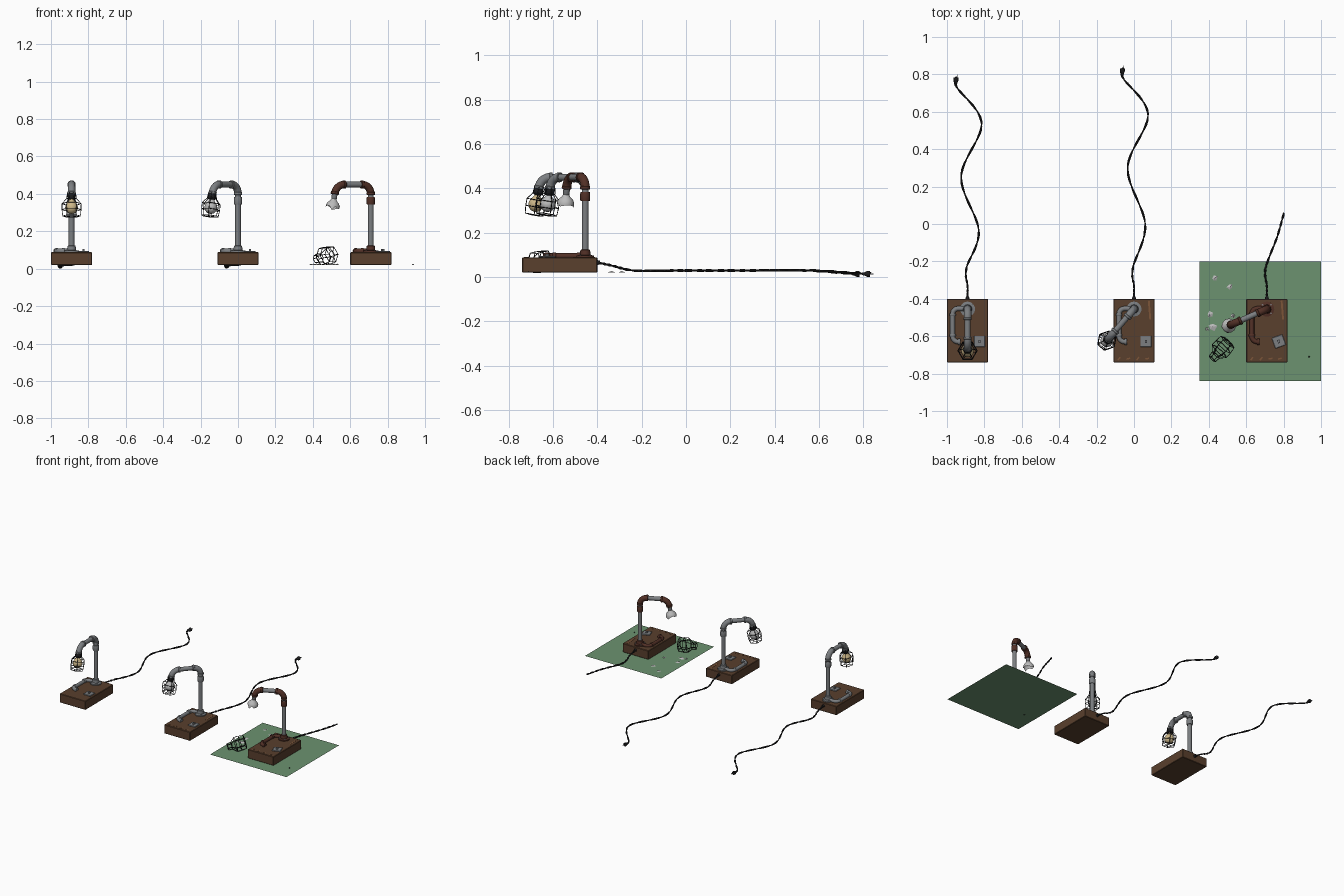
import bpy, bmesh, math, random
from mathutils import Vector as V, Matrix as M

if "Cube" in bpy.data.objects:
    bpy.data.objects.remove(bpy.data.objects["Cube"])

random.seed(4)

def mat(name, c):
    m = bpy.data.materials.new(name)
    m.diffuse_color = (*c, 1)
    m.use_nodes = True
    m.node_tree.nodes["Principled BSDF"].inputs["Base Color"].default_value = m.diffuse_color
    return m

STEEL = mat("steel", (0.20, 0.21, 0.22))
RUST = mat("rust", (0.085, 0.03, 0.02))
WOOD = mat("wood", (0.10, 0.05, 0.026))
SPLIT = mat("split_wood", (0.2, 0.09, 0.04))
BLACK = mat("black", (0.012, 0.012, 0.013))
GREEN = mat("green", (0.15, 0.29, 0.16))
WARM = mat("warm_glass", (0.62, 0.48, 0.25))
GLASS = mat("grey_glass", (0.5, 0.5, 0.5))

def add(name, me, m, smooth=True):
    ob = bpy.data.objects.new(name, me)
    bpy.context.collection.objects.link(ob)
    me.materials.clear()
    me.materials.append(m)
    if smooth:
        me.shade_smooth()
        me.set_sharp_from_angle(angle=math.radians(40))
    return ob

def tube(name, paths, r, m, res=4):
    """Sweep a circle along polylines; each path is (points, closed)."""
    cu = bpy.data.curves.new(name, 'CURVE')
    cu.dimensions = '3D'
    cu.bevel_depth, cu.bevel_resolution, cu.use_fill_caps = r, res, True
    for pts, closed in paths:
        s = cu.splines.new('POLY')
        s.points.add(len(pts) - 1)
        for p, q in zip(s.points, pts):
            p.co = (*q, 1)
        s.use_cyclic_u = closed
    tmp = bpy.data.objects.new(name + "_path", cu)
    bpy.context.collection.objects.link(tmp)
    dg = bpy.context.evaluated_depsgraph_get()
    me = bpy.data.meshes.new_from_object(tmp.evaluated_get(dg))
    bpy.data.objects.remove(tmp)
    return add(name, me, m)

def lathe(name, prof, m, mx=M(), n=20, jag=0.0):
    """Revolve (radius, z) points about z; jag roughens the last ring."""
    bm = bmesh.new()
    rings = []
    for k, (r, z) in enumerate(prof):
        j = jag if k == len(prof) - 1 else 0
        rings.append([bm.verts.new(mx @ V((r * math.cos(2 * math.pi * i / n), r * math.sin(2 * math.pi * i / n),
                                           z + j * random.uniform(-1, 1)))) for i in range(n)])
    for a, b in zip(rings, rings[1:]):
        for i in range(n):
            bm.faces.new((a[i], a[(i + 1) % n], b[(i + 1) % n], b[i]))
    if not jag:
        bm.faces.new(rings[0])
        bm.faces.new(rings[-1])
    bmesh.ops.recalc_face_normals(bm, faces=bm.faces)
    me = bpy.data.meshes.new(name)
    bm.to_mesh(me)
    return add(name, me, m)

def box(name, c, s, m, rot=0.0, bevel=0.0):
    bm = bmesh.new()
    bmesh.ops.create_cube(bm, size=1, matrix=M.Translation(c) @ M.Rotation(rot, 4, 'Z') @ M.Diagonal((*s, 1)))
    if bevel:
        bmesh.ops.bevel(bm, geom=bm.edges[:], offset=bevel, segments=1, affect='EDGES')
    me = bpy.data.meshes.new(name)
    bm.to_mesh(me)
    return add(name, me, m, False)

def collar(name, a, d, r, h, m):
    """Short ring centred at a along direction d."""
    mx = M.Translation(a) @ V(d).to_track_quat('Z', 'Y').to_matrix().to_4x4()
    return lathe(name, [(r * .9, -h / 2), (r, -h * .35), (r, h * .35), (r * .9, h / 2)], m, mx)

def cage(name, mx):
    prof = [(.022, .0), (.026, -.03), (.051, -.058), (.051, -.09), (.047, -.125), (.018, -.128)]
    at = lambda r, z, i: mx @ V((r * math.cos(i * math.pi / 3), r * math.sin(i * math.pi / 3), z))
    paths = [([at(r, z, i) for r, z in prof], False) for i in range(6)]
    paths += [([at(*prof[k], i) for i in range(6)], True) for k in (0, 1, 2, 3, 4, 5)]
    tube(name, paths, .002, BLACK, 1)

def spline(ps, n=14):
    """Catmull-Rom through the points."""
    ps = [V(p) for p in ps]
    q = [2 * ps[0] - ps[1]] + ps + [2 * ps[-1] - ps[-2]]
    out = []
    for a, b, c, d in zip(q, q[1:], q[2:], q[3:]):
        for i in range(n):
            t = i / n
            out.append(.5 * (2 * b + (c - a) * t + (2 * a - 5 * b + 4 * c - d) * t * t + (3 * b - a - 3 * c + d) * t ** 3))
    return out + [ps[-1]]

BULB = [(.012, -.03), (.015, -.042), (.026, -.055), (.033, -.07), (.034, -.08),
        (.030, -.095), (.020, -.107), (.006, -.112)]
SNAKE = [(0, -.41), (-.006, -.235), (.06, -.02), (-.034, .275), (.075, .56), (-.058, .755), (-.061, .81)]

def lamp(tag, x, yaw, glass, shift, broken=False):
    n = lambda s: s + "_" + tag
    fit = RUST if broken else STEEL
    d = V((math.sin(yaw), -math.cos(yaw), 0))
    P = lambda u, z: V((x, -.455, z)) + d * u
    # wooden base, wall plate, toggle
    box(n("base"), (x, -.57, .054), (.22, .34, .068), WOOD, 0, .003)
    twist = .35 if broken else 0
    px = x + .064
    box(n("switch_plate"), (px, -.628, .091), (.06, .06, .008), STEEL, twist, .002)
    box(n("switch_toggle"), (px, -.628, .098), (.012, .018, .012), STEEL, twist)
    if tag != "new":
        box(n("wood_splinter"), (x + .083, -.46, .088), (.01, .1, .003), SPLIT, .08)
        for k in range(4):
            box(n(f"wood_chip_{k}"), (x - .08 + .05 * k, -.72, .088), (.02, .008, .004), SPLIT, random.random())
    # floor flange with hub and bolts
    lathe(n("flange"), [(.04, .086), (.04, .096), (.024, .099), (.022, .122), (.016, .124)], fit, M.Translation((x, -.455, 0)), 24)
    for k in range(4):
        a = math.pi / 4 + k * math.pi / 2
        lathe(n(f"flange_bolt_{k}"), [(.005, .095), (.005, .101)], STEEL,
              M.Translation((x + .032 * math.cos(a), -.455 + .032 * math.sin(a), 0)), 6)
    # low pipe looping across the base
    c, r = [], .03
    c = [(x - .02, -.452, .094)]
    c += [(x - .05 - r * math.sin(t), -.482 + r * math.cos(t), .094) for t in [i * math.pi / 12 for i in range(7)]]
    c += [(x - .05 - r * math.cos(t), -.6 - r * math.sin(t), .094) for t in [i * math.pi / 12 for i in range(7)]]
    c += [(x - .038, -.63, .094)]
    tube(n("base_pipe"), [(c, False)], .013, fit)
    for k, (a, dr) in enumerate([((x - .08, -.485, .094), (0, 1, 0)), ((x - .08, -.595, .094), (0, 1, 0)),
                                 ((x - .045, -.63, .094), (1, 0, 0))]):
        collar(n(f"base_pipe_collar_{k}"), a, dr, .017, .014, fit)
    # pole, arm and elbows
    e, R = .155, .055
    tube(n("pole"), [([P(0, .1), P(0, .40)], False)], .0155, STEEL, 6)
    tube(n("arm"), [([P(.045, .45), P(e, .45)], False)], .0155, STEEL, 6)
    tube(n("rear_elbow"), [([P(.05 - .05 * math.cos(t), .40 + .05 * math.sin(t))
                             for t in [i * math.pi / 16 for i in range(9)]], False)], .020, fit, 6)
    end = math.radians(80)
    tube(n("front_elbow"), [([P(e + R * math.sin(t), .45 - R + R * math.cos(t))
                              for t in [i * end / 8 for i in range(9)]], False)], .020, fit, 6)
    down = d * math.cos(end) - V((0, 0, math.sin(end)))
    tip = P(e + R * math.sin(end), .45 - R + R * math.cos(end))
    for k, (a, dr, h) in enumerate([(P(0, .402), (0, 0, 1), .016), (P(0, .363), (0, 0, 1), .042),
                                    (P(.052, .45), d, .014), (P(e, .45), d, .014), (tip, down, .014)]):
        collar(n(f"pipe_collar_{k}"), a, dr, .0225, h, fit)
    # socket, bulb and cage
    mx = M.Translation(tip) @ (-down).to_track_quat('Z', 'Y').to_matrix().to_4x4()
    if broken:
        lathe(n("socket"), [(.015, 0), (.015, -.03), (.012, -.036)], STEEL, mx)
        lathe(n("broken_bulb"), [(.013, -.03), (.018, -.042), (.032, -.055), (.038, -.068), (.038, -.082)],
              GLASS, mx, 14, .014)
    else:
        lathe(n("socket"), [(.018, 0), (.021, -.006), (.021, -.03), (.016, -.036)], BLACK, mx)
        lathe(n("bulb"), BULB, glass, mx)
        cage(n("cage"), mx)
    # twisted two-strand cord
    pts = [(0, -.41), (-.006, -.235), (.055, -.07), (.092, .06)] if broken else SNAKE
    sh = lambda y: shift * max(0, min(1, (y + .25) * 3))
    path = [(x, -.40, .065), (x, -.33, .05)]
    path += [(x + a, y + sh(y), .029 if y < .7 else .016) for a, y in pts[1:]]
    path = spline(path)
    strands = []
    for ph in (0, math.pi):
        s = []
        for i, p in enumerate(path):
            t = (path[min(i + 1, len(path) - 1)] - path[max(i - 1, 0)]).normalized()
            side = t.cross(V((0, 0, 1))).normalized()
            a = ph + i * .7
            s.append(p + (side * math.cos(a) + V((0, 0, 1)) * math.sin(a)) * .003)
        strands.append((s, False))
    tube(n("cord"), strands, .0035, BLACK, 1)
    lathe(n("cord_grommet"), [(.011, 0), (.008, .012)], BLACK, M.Translation((x, -.40, .065)) @ M.Rotation(-math.pi / 2, 4, 'X'), 12)
    # plug with two prongs
    if not broken:
        ex, ey = path[-1].x, path[-1].y - .03
        lathe(n("plug"), [(.005, -.01), (.008, .002), (.013, .012), (.013, .026)], BLACK,
              M.Translation((ex, ey, .0135)) @ M.Rotation(-math.pi / 2, 4, 'X'), 14)
        for k in (-1, 1):
            box(n("plug_prong_" + ("left" if k < 0 else "right")), (ex + k * .006, ey + .033, .0135), (.002, .018, .006), STEEL)

lamp("new", -.89, 0, WARM, -.023)
lamp("worn", 0, -.71, GLASS, .025)
lamp("ruined", .71, -1.16, GLASS, 0, True)

# green mat under the ruined lamp
bm = bmesh.new()
bmesh.ops.create_grid(bm, x_segments=1, y_segments=1, size=1, matrix=M.Translation((.675, -.52, .019)) @ M.Diagonal((.325, .32, 1, 1)))
me = bpy.data.meshes.new("ground_mat")
bm.to_mesh(me)
add("ground_mat", me, GREEN, False)

# fallen cage lying on its side
axis = V((-.66, -.73, -.2)).normalized()
cage("fallen_cage", M.Translation((.418, -.722, .052)) @ axis.to_track_quat('Z', 'Y').to_matrix().to_4x4())

# glass shards: curved slivers of the bulb
for k, (sx, sy, r) in enumerate([(.43, -.29, .022), (.515, -.335, .02), (.405, -.485, .022), (.42, -.55, .03),
                                 (.53, -.49, .015), (.39, -.56, .015), (.936, -.71, .007)]):
    bm = bmesh.new()
    c = bm.verts.new((sx, sy, .027))
    a0 = random.random() * 6
    rim = [bm.verts.new((sx + r * random.uniform(.5, 1.1) * math.cos(a0 + i * 1.25),
                         sy + r * random.uniform(.5, 1.1) * math.sin(a0 + i * 1.25), .021)) for i in range(5)]
    for i in range(5):
        bm.faces.new((c, rim[i], rim[(i + 1) % 5]))
    me = bpy.data.meshes.new("glass_shard")
    bm.to_mesh(me)
    add(f"glass_shard_{k}", me, GLASS if k < 6 else BLACK, False)
